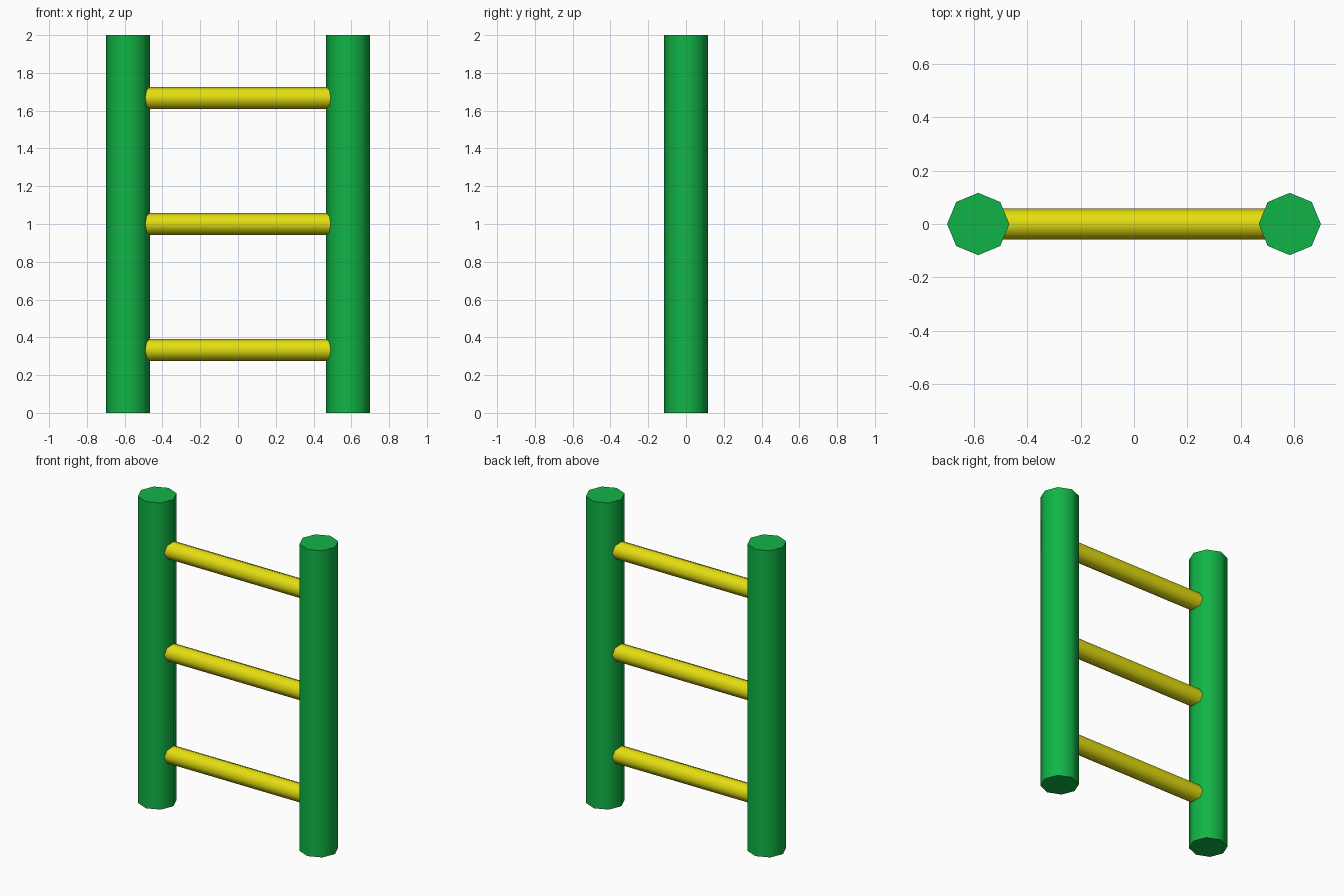
import bpy, math

if "Cube" in bpy.data.objects:
    bpy.data.objects.remove(bpy.data.objects["Cube"])

R_POST, R_RUNG = 0.1165, 0.0583
POST_X, HEIGHT = 0.583, 2.0


def lin(c):
    c /= 255
    return c / 12.92 if c <= 0.04045 else ((c + 0.055) / 1.055) ** 2.4


def material(name, rgb):
    m = bpy.data.materials.new(name)
    m.diffuse_color = (*[lin(c) for c in rgb], 1)
    m.use_nodes = True
    m.node_tree.nodes["Principled BSDF"].inputs["Base Color"].default_value = m.diffuse_color
    return m


green = material("green", (17, 180, 70))
yellow = material("yellow", (228, 222, 16))


def rod(name, radius, length, location, mat, rotation=(0, 0, 0)):
    # Eight-sided rod with corners on its axes, smooth sides, sharp caps
    bpy.ops.mesh.primitive_cylinder_add(vertices=8, radius=radius, depth=length,
                                        location=location, rotation=rotation)
    ob = bpy.context.object
    ob.name = name
    ob.data.materials.append(mat)
    bpy.ops.object.shade_smooth_by_angle(angle=math.radians(60))


# Upright posts
for side, x in (("left", -POST_X), ("right", POST_X)):
    rod(side + "_post", R_POST, HEIGHT, (x, 0, HEIGHT / 2), green)

# Rungs, running into the middle of each post
for i, part in enumerate(("lower", "middle", "upper")):
    rod(part + "_rung", R_RUNG, 2 * POST_X, (0, 0, HEIGHT * (2 * i + 1) / 6),
        yellow, (0, math.pi / 2, 0))
